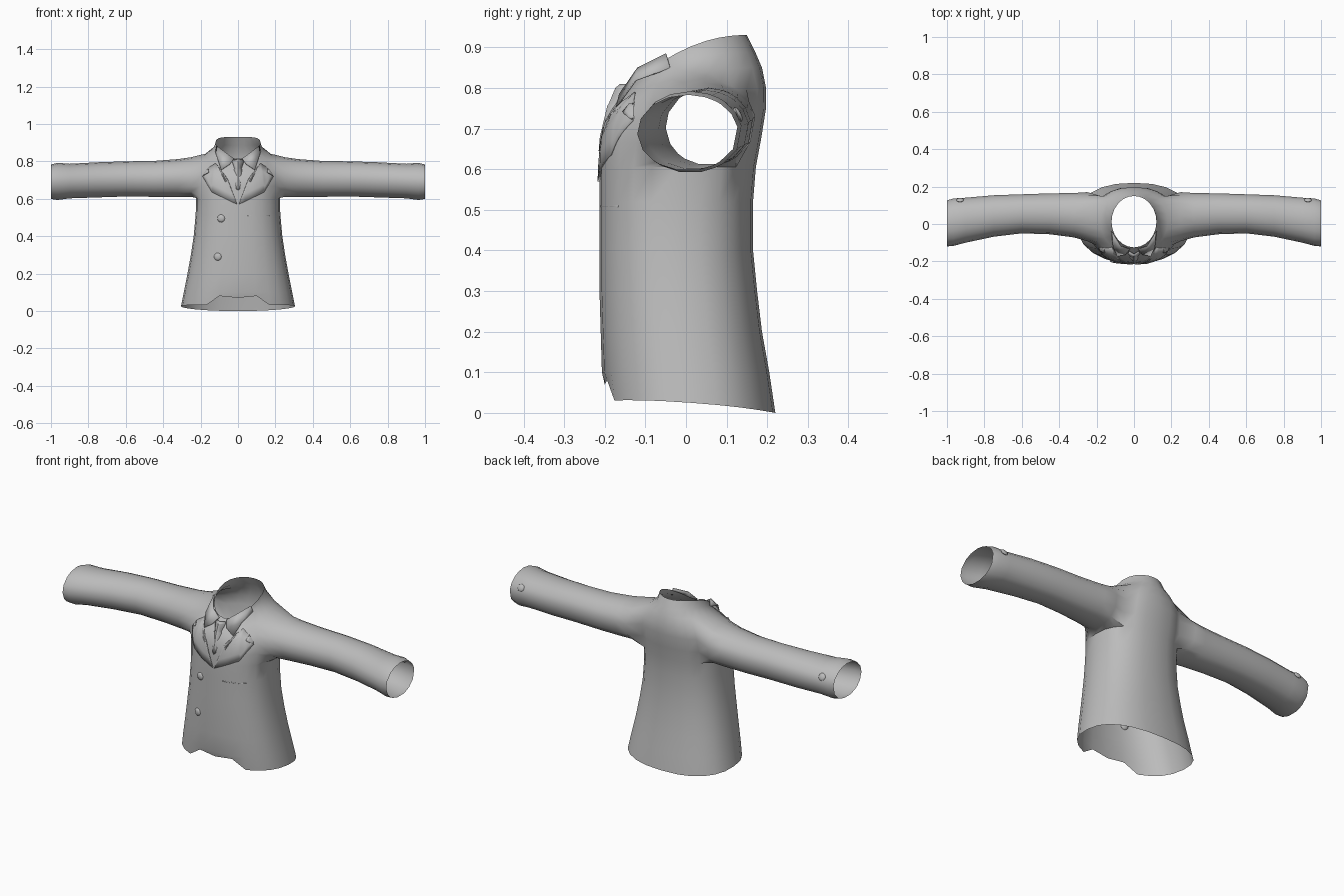
import bpy, bmesh, math
from mathutils import Vector
from mathutils.bvhtree import BVHTree

if "Cube" in bpy.data.objects:
    bpy.data.objects.remove(bpy.data.objects["Cube"])

cloth = bpy.data.materials.new("grey_cloth")
cloth.diffuse_color = (0.5, 0.5, 0.5, 1)
cloth.use_nodes = True
cloth.node_tree.nodes["Principled BSDF"].inputs["Base Color"].default_value = cloth.diffuse_color


def finish(bm, name, angle=40, thickness=0):
    """Turn a bmesh into a named, shaded object."""
    me = bpy.data.meshes.new(name)
    bm.to_mesh(me)
    bm.free()
    ob = bpy.data.objects.new(name, me)
    bpy.context.collection.objects.link(ob)
    me.materials.append(cloth)
    bpy.ops.object.select_all(action='DESELECT')
    ob.select_set(True)
    bpy.context.view_layer.objects.active = ob
    bpy.ops.object.shade_smooth_by_angle(angle=math.radians(angle))
    if thickness:
        mod = ob.modifiers.new("thickness", 'SOLIDIFY')
        mod.thickness = thickness
    return ob


def power(v, e):
    return math.copysign(abs(v) ** e, v)


# Jacket body: half width, front y, back y, front z, back z, side lift
N = 24
RINGS = [
    (.305, -.200, .220, .030, .000, .010), (.290, -.207, .205, .10, .10, 0),
    (.270, -.210, .187, .20, .20, 0), (.252, -.213, .175, .30, .30, 0),
    (.237, -.213, .165, .40, .40, 0), (.226, -.213, .165, .52, .52, 0),
    (.225, -.213, .172, .605, .605, 0), (.230, -.210, .185, .665, .675, 0),
    (.225, -.202, .197, .715, .75, 0), (.210, -.182, .197, .75, .80, .005),
    (.180, -.163, .187, .775, .85, .02), (.128, -.138, .172, .80, .885, .03),
    (.120, -.125, .150, .815, .93, .03)]
bm = bmesh.new()
grid = []
for r, (hw, yf, yb, zf, zb, lift) in enumerate(RINGS):
    row = []
    for i in range(N):
        a = 2 * math.pi * i / N
        c, s = math.cos(a), math.sin(a)
        e = 2 / 2.4 if r < 10 else 1
        t = (power(s, e) + 1) / 2
        z = zf + (zb - zf) * t + lift * c * c
        if r == 0 and i in (17, 18, 19):      # raised front hem
            z = .07 if i == 18 else .08
        row.append(bm.verts.new((hw * power(c, e), yf + (yb - yf) * t, z)))
    grid.append(row)

# Armhole range in rows and columns; the faces there are left out
R0, R1, C0, C1 = 6, 10, -2, 3
right = {c % N for c in range(C0, C1)}
left = {(N // 2 - c - 1) % N for c in range(C0, C1)}
for r in range(len(grid) - 1):
    for i in range(N):
        if R0 <= r < R1 and i in right | left:
            continue
        j = (i + 1) % N
        bm.faces.new((grid[r][i], grid[r][j], grid[r + 1][j], grid[r + 1][i]))

# Sleeves: x, front y, back y, bottom z, top z, grown out of the armholes
SLEEVE = [(.25, -.092, .172, .607, .822), (.32, -.072, .167, .606, .812),
          (.45, -.055, .165, .608, .802), (.60, -.050, .160, .610, .800),
          (.75, -.068, .155, .605, .795), (.90, -.100, .142, .600, .787),
          (.965, -.117, .138, .591, .792), (1.0, -.120, .128, .597, .783)]
path = ([(R0, c) for c in range(C0, C1)] + [(r, C1) for r in range(R0, R1)]
        + [(R1, c) for c in range(C1, C0, -1)] + [(r, C0) for r in range(R1, R0, -1)])
for side in (1, -1):
    loop = [grid[r][(c if side > 0 else N // 2 - c) % N] for r, c in path]
    ys, zs = [v.co.y for v in loop], [v.co.z for v in loop]
    cy, cz = (min(ys) + max(ys)) / 2, (min(zs) + max(zs)) / 2
    hy, hz = max(ys) - cy, max(zs) - cz
    angles = [math.atan2((v.co.z - cz) / hz, (v.co.y - cy) / hy) for v in loop]
    for x, y0, y1, z0, z1 in SLEEVE:
        ring = [bm.verts.new((side * x, (y0 + y1) / 2 + (y1 - y0) / 2 * math.cos(a),
                              (z0 + z1) / 2 + (z1 - z0) / 2 * math.sin(a))) for a in angles]
        for k in range(len(ring)):
            m = (k + 1) % len(ring)
            bm.faces.new((loop[k], loop[m], ring[m], ring[k]))
        loop = ring
bmesh.ops.recalc_face_normals(bm, faces=bm.faces)
bm.normal_update()
front = min(bm.faces, key=lambda f: f.calc_center_median().y)
if front.normal.y > 0:
    bmesh.ops.reverse_faces(bm, faces=bm.faces)
bm.normal_update()
surface = BVHTree.FromBMesh(bm)
finish(bm, "jacket", 50)


def on_front(x, z, gap):
    """Point just in front of the jacket."""
    hit = surface.ray_cast(Vector((x, -1, z)), Vector((0, 1, 0)))[0]
    if hit is None or hit.y > 0:
        hit = surface.find_nearest(Vector((x, -.15, z)))[0]
    return Vector((x, hit.y - gap, z))


def patch(name, outline, gap=.005, cuts=3):
    """Flat outline draped over the jacket front."""
    b = bmesh.new()
    b.faces.new([b.verts.new((x, 0, z)) for x, z in outline])
    bmesh.ops.triangulate(b, faces=b.faces)
    bmesh.ops.subdivide_edges(b, edges=b.edges, cuts=cuts, use_grid_fill=True)
    for v in b.verts:
        v.co = on_front(v.co.x, v.co.z, gap)
    b.normal_update()
    if sum(f.normal.y for f in b.faces) > 0:
        bmesh.ops.reverse_faces(b, faces=b.faces)
    finish(b, name, 40, .005)


def sheet(name, verts, faces, thickness):
    b = bmesh.new()
    vs = [b.verts.new(v) for v in verts]
    for f in faces:
        b.faces.new([vs[k] for k in f])
    bmesh.ops.recalc_face_normals(b, faces=b.faces)
    finish(b, name, 25, thickness)


# Lapels and shirt collar wings
for side, tag in ((1, "right"), (-1, "left")):
    patch("lapel_" + tag, [(side * x, z) for x, z in (
        (.005, .57), (.14, .635), (.19, .72), (.155, .74), (.16, .765), (.12, .79), (.055, .70))])
    sheet("collar_wing_" + tag, [(side * x, y, z) for x, y, z in (
        (.022, -.135, .815), (.045, -.165, .785), (.09, -.172, .755),
        (.112, -.125, .82), (.122, -.04, .85), (.115, -.05, .885), (.07, -.12, .85))],
        [(0, 1, 2, 3, 6), (3, 4, 5, 6)], .004)

# Tie: ridged knot above a widening blade
tie = []
for hw, y, z in ((.026, -.158, .81), (.032, -.17, .80), (.019, -.186, .762),
                 (.022, -.19, .755), (.042, -.208, .68)):
    tie += [(-hw, y + .012, z), (0, y - .004, z), (hw, y + .012, z)]
tie.append((0, -.215, .645))
quads = [(3 * r + c, 3 * r + c + 1, 3 * r + c + 4, 3 * r + c + 3)
         for r in range(4) for c in range(2)]
sheet("tie", tie, quads + [(12, 13, 15), (13, 14, 15)], .004)

# Pocket welt
patch("pocket_welt", [(.05, .507), (.17, .507), (.17, .511), (.05, .511)], .001, 4)


def button(name, at, normal, radius):
    b = bmesh.new()
    bmesh.ops.create_uvsphere(b, u_segments=12, v_segments=6, radius=radius)
    turn = Vector(normal).to_track_quat('Z', 'Y')
    for v in b.verts:
        v.co.z *= .4
        v.co = turn @ v.co + Vector(at)
    finish(b, name, 60)


# Front buttons and cuff buttons
button("front_button_upper", on_front(-.09, .495, 0), (-.2, -1, 0), .021)
button("front_button_lower", on_front(-.108, .29, 0), (-.2, -1, 0), .021)
for side, tag in ((1, "right"), (-1, "left")):
    button("cuff_button_" + tag, (side * .93, .128, .735), (0, .85, .45), .02)
